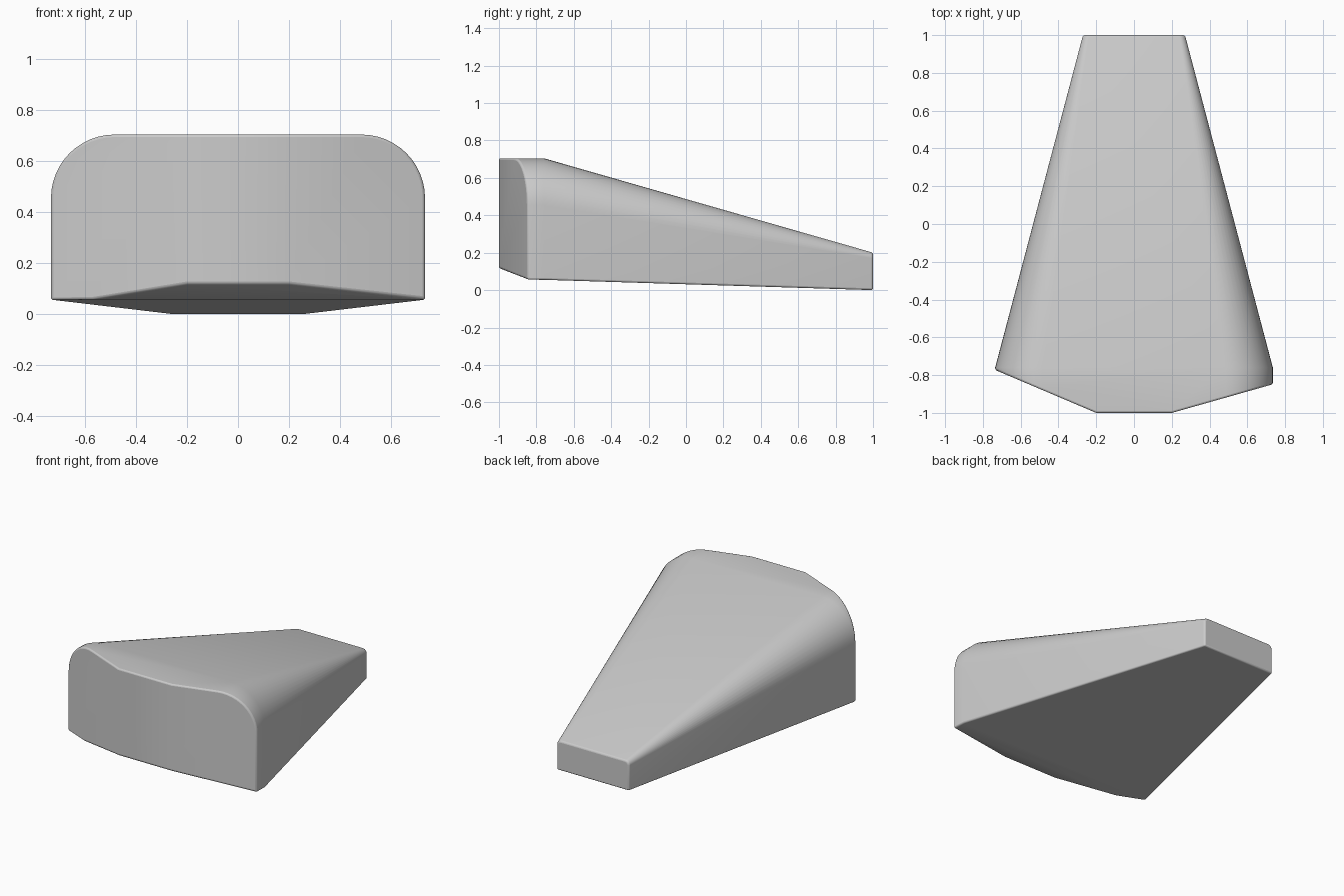
import bpy, bmesh, math
from mathutils import Vector

cube = bpy.data.objects.get("Cube")
if cube:
    bpy.data.objects.remove(cube, do_unlink=True)

grey = bpy.data.materials.new("plain grey")
grey.use_nodes = True
colour = (0.6, 0.6, 0.6, 1)
grey.diffuse_color = colour
grey.node_tree.nodes["Principled BSDF"].inputs["Base Color"].default_value = colour


def section(y, half, low, high, radius, steps=12):
    """Upright slice with square lower corners and round upper corners."""
    pts = [(-half, low), (half, low)]
    for side in (1, -1):
        for i in range(steps + 1):
            a = math.pi / 2 * (i / steps if side > 0 else 1 - i / steps)
            pts.append((side * (half - radius + radius * math.cos(a)),
                        high - radius + radius * math.sin(a)))
    return [Vector((x, y, z)) for x, z in pts]


# Loft the wedge from the tall front to the narrow back
bm = bmesh.new()
rings = [[bm.verts.new(p) for p in section(*s)] for s in (
    (-1.05, 0.735, 0.06, 0.705, 0.25),
    (-0.76, 0.735, 0.055, 0.705, 0.25),
    (1.0, 0.27, 0.0, 0.2, 0.03))]
count = len(rings[0])
for a, b in zip(rings, rings[1:]):
    for i in range(count):
        j = (i + 1) % count
        bm.faces.new((a[i], a[j], b[j], b[i]))
bm.faces.new(rings[0])
bm.faces.new(rings[-1])
bmesh.ops.recalc_face_normals(bm, faces=bm.faces)

# Trim the nose: front, two slanted cheeks and the lower front edge
cuts = (((0, -1, 0), (0, -1, 0)),
        ((0.2, -1, 0), (0.15, -0.53, 0)),
        ((-0.2, -1, 0), (-0.225, -0.53, 0)),
        ((0, -1, 0.118), (0, -0.058, -0.15)))
for point, normal in cuts:
    geom = bm.verts[:] + bm.edges[:] + bm.faces[:]
    cut = bmesh.ops.bisect_plane(bm, geom=geom, dist=1e-5, plane_co=point,
                                 plane_no=normal, clear_outer=True)
    edges = [e for e in cut["geom_cut"]
             if isinstance(e, bmesh.types.BMEdge) and e.is_boundary]
    bmesh.ops.contextual_create(bm, geom=edges)
bmesh.ops.remove_doubles(bm, verts=bm.verts, dist=0.0005)
bmesh.ops.recalc_face_normals(bm, faces=bm.faces)

mesh = bpy.data.meshes.new("wedge_body")
bm.to_mesh(mesh)
bm.free()
mesh.materials.append(grey)
body = bpy.data.objects.new("wedge_body", mesh)
bpy.context.collection.objects.link(body)

# Soften the hard edges
bevel = body.modifiers.new("soft_edges", "BEVEL")
bevel.width = 0.018
bevel.segments = 3
bevel.limit_method = "ANGLE"
bevel.angle_limit = math.radians(35)

bpy.context.view_layer.objects.active = body
body.select_set(True)
bpy.ops.object.shade_smooth_by_angle(angle=math.radians(35))
